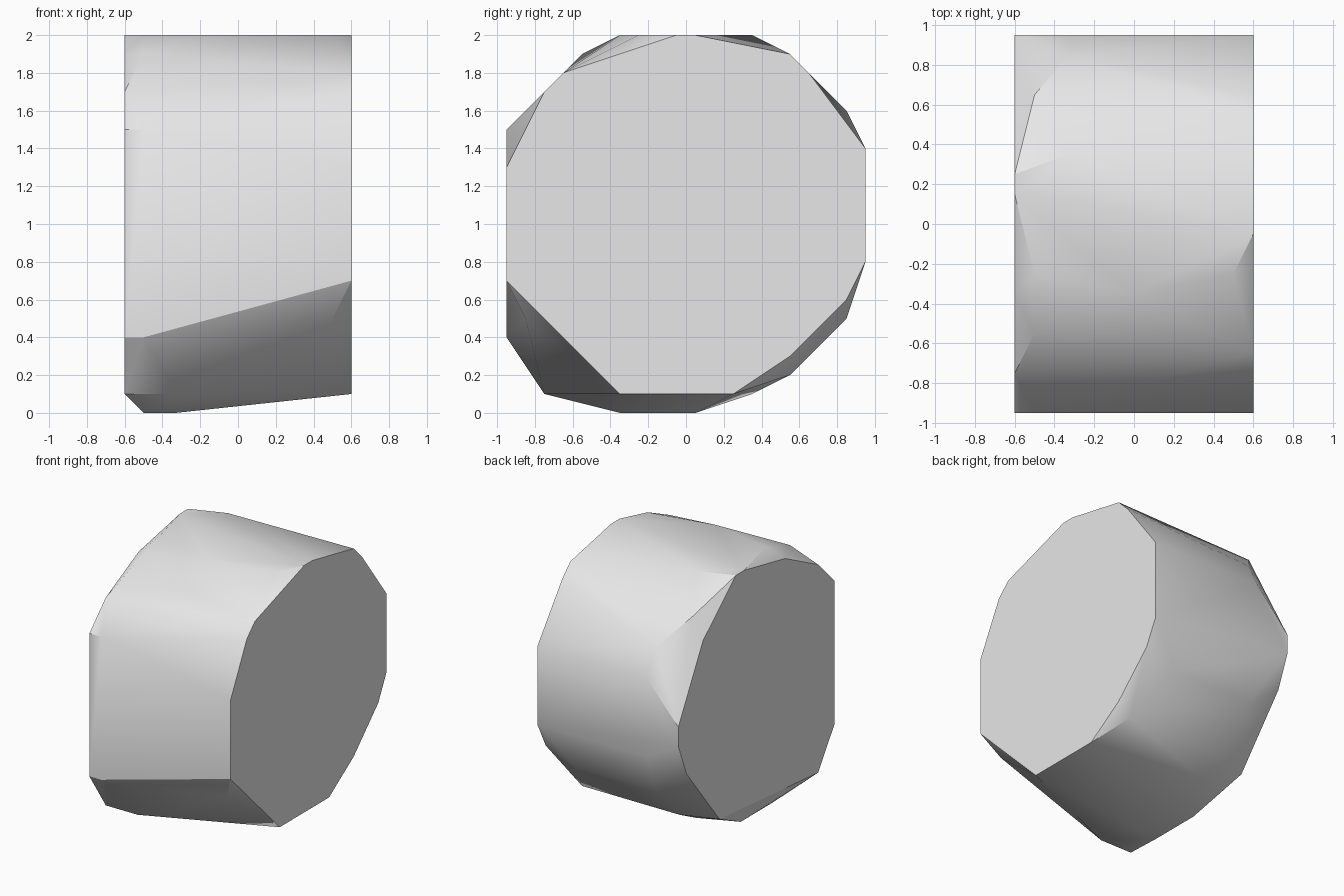
import bpy
import bmesh
import math

default_cube = bpy.data.objects.get("Cube")
if default_cube:
    bpy.data.objects.remove(default_cube, do_unlink=True)


def make_material(name, color):
    material = bpy.data.materials.new(name)
    material.use_nodes = True
    material.diffuse_color = color
    material.node_tree.nodes["Principled BSDF"].inputs["Base Color"].default_value = color
    return material


def hull_from_sections(name, sections, material):
    """Wrap a convex skin around (y, z) outlines placed along the x axis."""
    bm = bmesh.new()
    for x, outline in sections:
        for y, z in outline:
            bm.verts.new((x, y, z))
    result = bmesh.ops.convex_hull(bm, input=bm.verts[:])
    unused = set(result["geom_interior"]) | set(result["geom_unused"])
    loose = [v for v in unused if isinstance(v, bmesh.types.BMVert) and v.is_valid]
    bmesh.ops.delete(bm, geom=loose, context="VERTS")
    # Join coplanar triangles, so that each cap is one face
    bmesh.ops.dissolve_limit(bm, angle_limit=math.radians(0.5),
                             verts=bm.verts[:], edges=bm.edges[:])
    bmesh.ops.recalc_face_normals(bm, faces=bm.faces[:])
    mesh = bpy.data.meshes.new(name)
    bm.to_mesh(mesh)
    bm.free()
    mesh.materials.append(material)
    body = bpy.data.objects.new(name, mesh)
    bpy.context.collection.objects.link(body)
    return body


# Flat end caps
right_cap = [(-.95, 1.3), (-.75, 1.7), (-.65, 1.8), (-.05, 2), (.05, 2),
             (.55, 1.9), (.65, 1.8), (.95, 1.4), (.95, .8), (.85, .6),
             (.55, .3), (.25, .1), (-.35, .1), (-.95, .7)]
left_cap = [(-.95, 1.5), (-.75, 1.7), (-.35, 1.9), (.15, 2), (.25, 2),
            (.65, 1.65), (.95, 1.1), (.95, .95), (.85, .7), (.45, .2),
            (-.75, .1), (-.95, .4)]

# Bulging corners between the caps
left_shoulder = [(-.25, 2), (-.55, 1.9), (-.85, 1.6), (-.95, 1.5),
                 (-.95, .4), (-.35, 0), (.05, 0), (.65, 1.8)]
middle = [(.35, 2), (.85, 1.6), (.95, 1.4), (.95, .8), (.85, .5),
          (.55, .2), (.35, .1), (-.35, 0), (-.75, .1)]
right_shoulder = [(-.25, 2), (-.85, .5), (.55, .2)]

grey = make_material("plain grey", (0.8, 0.8, 0.8, 1))
body = hull_from_sections("faceted_drum", [
    (-.6, left_cap),
    (-.5, left_shoulder),
    (-.33, middle),
    (0, [(-.35, 2)]),
    (.35, [(.85, .5)]),
    (.5, right_shoulder),
    (.6, right_cap),
], grey)

# Smooth rim with crisp caps
bpy.ops.object.select_all(action="DESELECT")
body.select_set(True)
bpy.context.view_layer.objects.active = body
bpy.ops.object.shade_smooth_by_angle(angle=math.radians(30))
